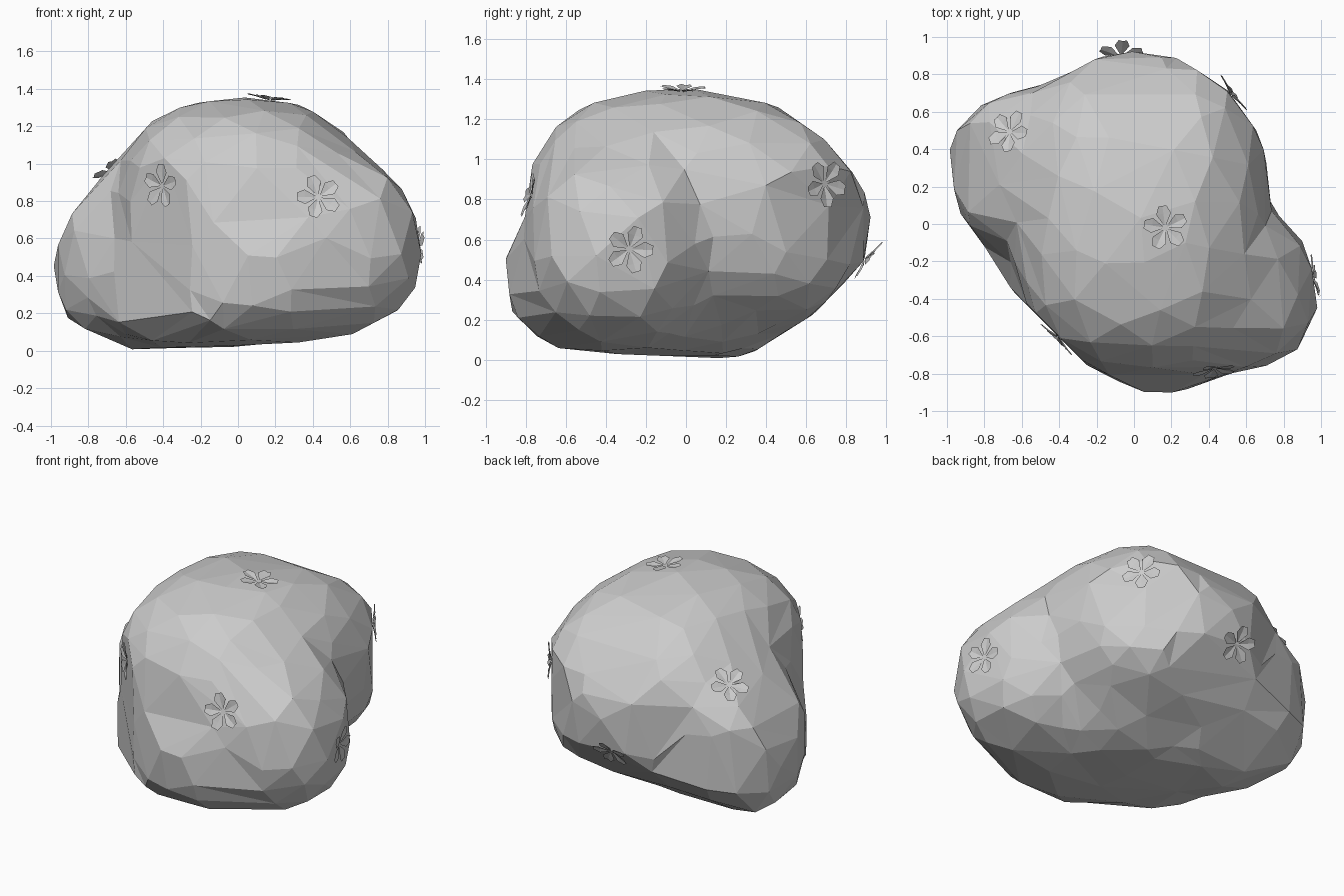
import bpy, bmesh, math, random
from mathutils import Vector, Matrix

random.seed(4)
cube = bpy.data.objects.get("Cube")
if cube:
    bpy.data.objects.remove(cube, do_unlink=True)

grey = bpy.data.materials.new("plain grey")
grey.use_nodes = True
COLOUR = (0.6, 0.6, 0.6, 1)
grey.diffuse_color = COLOUR
grey.node_tree.nodes["Principled BSDF"].inputs["Base Color"].default_value = COLOUR


def add_object(name, bm):
    mesh = bpy.data.meshes.new(name)
    bm.to_mesh(mesh)
    bm.free()
    mesh.materials.append(grey)
    obj = bpy.data.objects.new(name, mesh)
    bpy.context.collection.objects.link(obj)
    return obj


# Swollen lobes that melt into one bush: centre, radii
LOBES = [
    ((0.02, -0.02, 0.78), (0.66, 0.77, 0.57)),     # tall crown
    ((0.05, 0.35, 0.68), (0.62, 0.57, 0.5)),       # back bulge
    ((-0.52, 0.3, 0.49), (0.47, 0.44, 0.48)),      # left-hand low lobe
    ((0.5, -0.36, 0.56), (0.48, 0.42, 0.47)),      # right-hand low lobe
    ((0.1, -0.48, 0.4), (0.5, 0.42, 0.34)),        # front low lobe
    ((-0.15, -0.1, 0.3), (0.6, 0.52, 0.3)),        # base
]
MIDDLE = Vector((0, 0, 0.6))

# Outer profiles the bush is trimmed to
FRONT = [(-1, .42), (-.93, .68), (-.69, .98), (-.65, 1.13), (-.45, 1.28), (-.24, 1.36),
         (.2, 1.35), (.35, 1.31), (.6, 1.16), (.85, .9), (.95, .73), (1, .5),
         (.95, .33), (.88, .22), (.58, .07), (0, .02), (-.6, 0), (-.91, .16)]
SIDE = [(-.93, .47), (-.8, .75), (-.8, 1), (-.76, 1.12), (-.6, 1.33), (-.1, 1.36),
        (.1, 1.35), (.45, 1.27), (.7, 1.1), (.89, .86), (.93, .7), (.9, .5),
        (.66, .24), (.33, .03), (.2, 0), (-.62, .04), (-.85, .18)]
PLAN = [(-.13, .93), (.2, .91), (.5, .72), (.68, .47), (.79, .08), (.9, -.06),
        (1, -.41), (.9, -.67), (.68, -.77), (.5, -.8), (.2, -.93), (.03, -.9),
        (-.25, -.76), (-.65, -.36), (-.95, .09), (-1, .36), (-.95, .52),
        (-.77, .67), (-.45, .76)]


def within(outline, x, y):
    odd = False
    for (ax, ay), (bx, by) in zip(outline, outline[1:] + outline[:1]):
        if (ay > y) != (by > y) and x < ax + (y - ay) * (bx - ax) / (by - ay):
            odd = not odd
    return odd


def inside(p):
    field = 0
    for c, r in LOBES:
        reach = sum(abs((p[i] - c[i]) / r[i]) ** 2.4 for i in range(3)) ** (1 / 2.4)
        field += math.exp(8 * (1 - reach))
    return (field > 1 and within(FRONT, p.x, p.z) and within(SIDE, p.y, p.z)
            and within(PLAN, p.x, p.y))


def skin_point(direction):
    t = 1.2
    while t > 0.2 and not inside(MIDDLE + direction * t):
        t -= 0.008
    return MIDDLE + direction * t


# Bush body: a ball wrapped onto the lobes, then reduced to uneven facets
bm = bmesh.new()
bmesh.ops.create_icosphere(bm, subdivisions=4, radius=1)
for v in bm.verts:
    v.co = skin_point(v.co.normalized())
bush = add_object("bush", bm)
facets = bush.modifiers.new("facets", "DECIMATE")
facets.ratio = 0.27
bpy.context.view_layer.objects.active = bush
bpy.ops.object.modifier_apply(modifier="facets")

# Petal outline: along the petal, half width, lift
PETAL = [(0.015, 0.006, 0.0), (0.075, 0.04, 0.012), (0.118, 0.022, 0.016)]


def flower(name, spot):
    _, place, normal, _ = bush.closest_point_on_mesh(Vector(spot))
    bm = bmesh.new()
    for k in range(5):
        turn = Matrix.Rotation(k * math.tau / 5, 3, "Z")
        left = [turn @ Vector((a, w, h)) for a, w, h in PETAL]
        right = [turn @ Vector((a, -w, h)) for a, w, h in PETAL]
        ridge = [turn @ Vector((a, 0, h - 0.006)) for a, w, h in PETAL]
        for side, flip in ((left, 1), (right, -1)):
            rows = [(bm.verts.new(p), bm.verts.new(q)) for p, q in zip(ridge, side)]
            for (p, q), (r, s) in zip(rows, rows[1:]):
                bm.faces.new((p, r, s, q)[::flip])
    bmesh.ops.remove_doubles(bm, verts=bm.verts, dist=0.0005)
    obj = add_object(name, bm)
    spin = Matrix.Rotation(random.uniform(0, math.tau), 4, "Z")
    aim = normal.to_track_quat("Z", "Y").to_matrix().to_4x4()
    obj.matrix_world = Matrix.Translation(place + normal * 0.008) @ aim @ spin


for name, spot in {
    "front_flower_a": (-0.43, -0.63, 0.88),
    "front_flower_b": (0.43, -0.77, 0.82),
    "side_flower": (0.97, -0.28, 0.55),
    "back_flower_a": (0.53, 0.7, 0.88),
    "back_flower_b": (-0.07, 0.9, 0.5),
    "top_flower": (0.17, -0.02, 1.36),
    "lobe_flower": (-0.65, 0.48, 0.93),
}.items():
    flower(name, spot)
